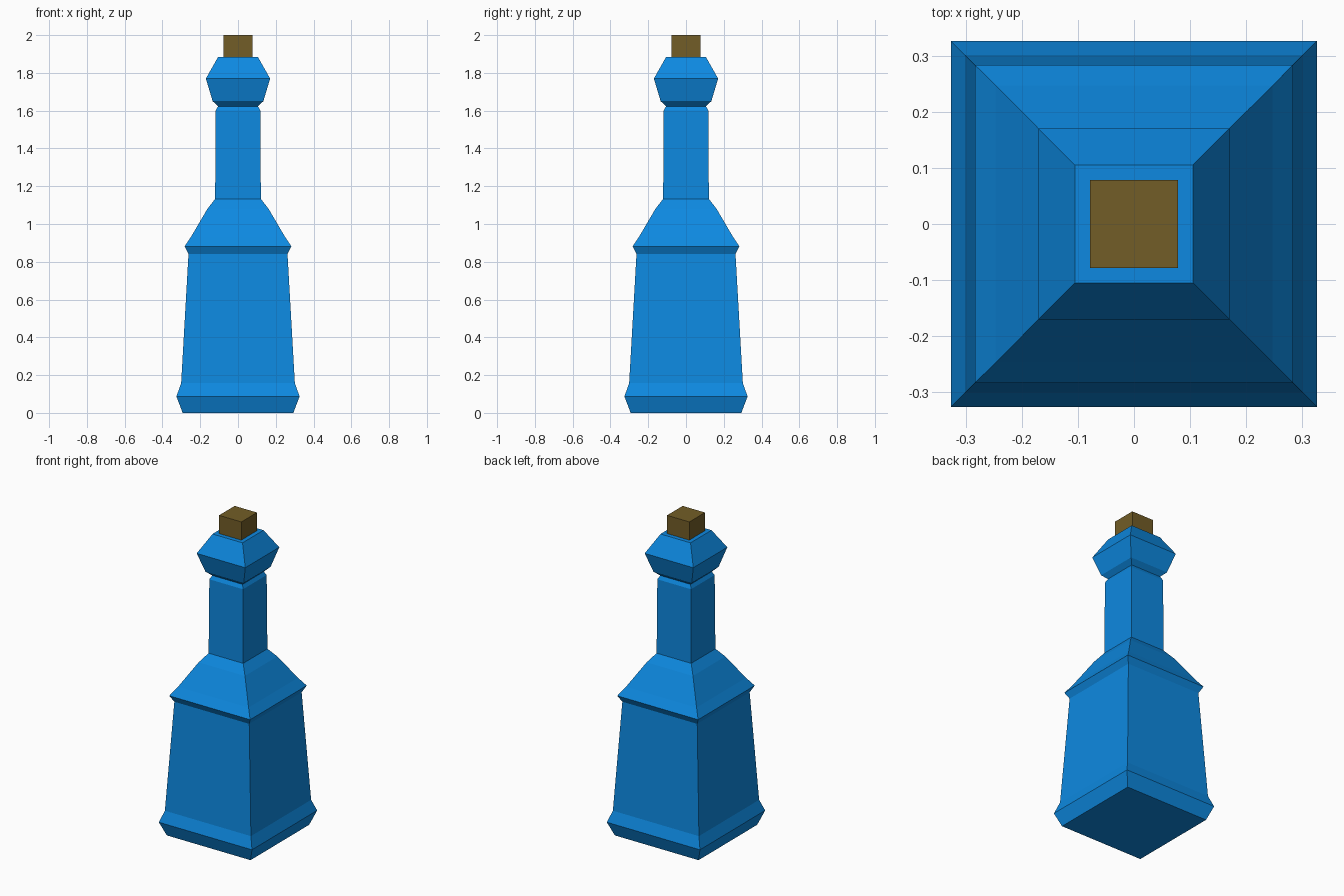
import bpy, bmesh

if "Cube" in bpy.data.objects:
    bpy.data.objects.remove(bpy.data.objects["Cube"])


def square_lathe(name, profile, color):
    """Stack square rings of (half width, height) into a closed solid."""
    bm = bmesh.new()
    rings = [[bm.verts.new((sx * r, sy * r, z))
              for sx, sy in ((-1, -1), (1, -1), (1, 1), (-1, 1))]
             for r, z in profile]
    for low, high in zip(rings, rings[1:]):
        for i in range(4):
            j = (i + 1) % 4
            bm.faces.new((low[i], low[j], high[j], high[i]))
    bm.faces.new(rings[0][::-1])
    bm.faces.new(rings[-1])
    mesh = bpy.data.meshes.new(name)
    bm.to_mesh(mesh)
    bm.free()
    mat = bpy.data.materials.new(name + "_material")
    mat.diffuse_color = color
    mat.use_nodes = True
    mat.node_tree.nodes["Principled BSDF"].inputs["Base Color"].default_value = mat.diffuse_color
    mesh.materials.append(mat)
    obj = bpy.data.objects.new(name, mesh)
    bpy.context.collection.objects.link(obj)
    return obj


# Glass body: flared foot, tapered body, shoulder, neck and collar
square_lathe("bottle", [
    (0.293, 0.0), (0.326, 0.087), (0.301, 0.157),
    (0.262, 0.842), (0.283, 0.882), (0.247, 0.935),
    (0.162, 1.08), (0.121, 1.133), (0.118, 1.60),
    (0.106, 1.623), (0.134, 1.65), (0.170, 1.77), (0.105, 1.885),
], (0.004, 0.25, 0.75, 1))

# Stopper, seated in the mouth
square_lathe("cork", [(0.078, 1.84), (0.078, 2.0)], (0.17, 0.11, 0.02, 1))
